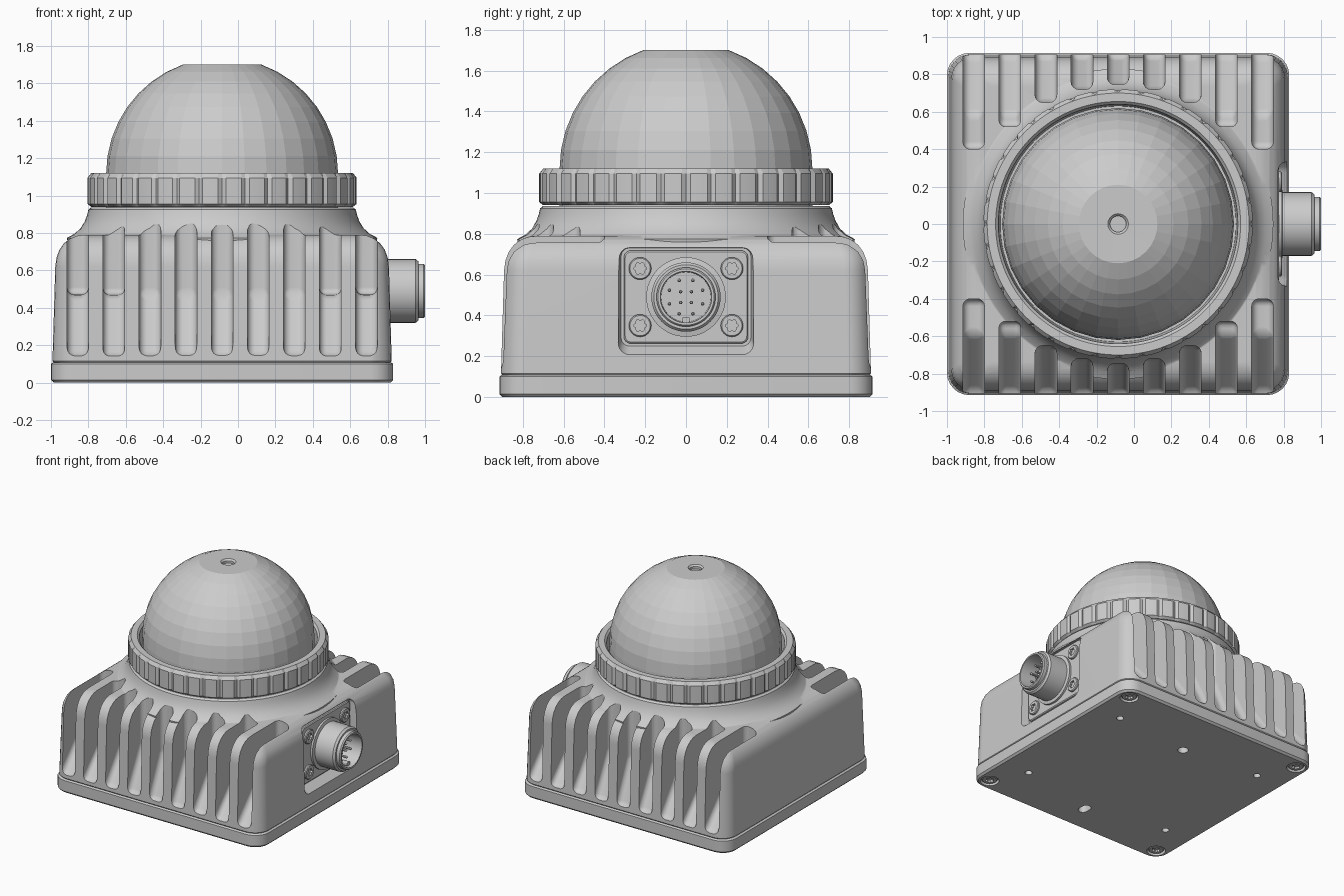
import bpy, bmesh
from math import sin, cos, pi, acos, radians
from mathutils import Matrix, Vector

if "Cube" in bpy.data.objects:
    bpy.data.objects.remove(bpy.data.objects["Cube"])

CX = -0.085  # centre of housing and dome in x


def loft(name, rings, mat=Matrix(), closed=False, smooth=30):
    """Skin a list of equal-length point rings; cap the ends unless closed."""
    bm = bmesh.new()
    vs = [[bm.verts.new(mat @ Vector(p)) for p in r] for r in rings]
    n = len(rings[0])
    pairs = list(zip(vs, vs[1:])) + ([(vs[-1], vs[0])] if closed else [])
    for a, b in pairs:
        for i in range(n):
            j = (i + 1) % n
            bm.faces.new((a[i], a[j], b[j], b[i]))
    if not closed:
        bm.faces.new(vs[0][::-1])
        bm.faces.new(vs[-1])
    bmesh.ops.recalc_face_normals(bm, faces=bm.faces)
    me = bpy.data.meshes.new(name)
    bm.to_mesh(me)
    bm.free()
    ob = bpy.data.objects.new(name, me)
    bpy.context.collection.objects.link(ob)
    if smooth:
        shade(ob, smooth)
    return ob


def activate(ob):
    bpy.ops.object.select_all(action='DESELECT')
    ob.select_set(True)
    bpy.context.view_layer.objects.active = ob


def shade(ob, angle):
    activate(ob)
    bpy.ops.object.shade_smooth_by_angle(angle=radians(angle))


def lathe(name, prof, n=64, mat=Matrix(), **kw):
    return loft(name, [[(r * cos(2 * pi * k / n), r * sin(2 * pi * k / n), z) for k in range(n)]
                       for r, z in prof], mat, **kw)


def rrect(hx, hy, r, z, cy=0, n=6):
    pts = []
    for q, (sx, sy) in enumerate(((1, 1), (-1, 1), (-1, -1), (1, -1))):
        for k in range(n + 1):
            a = (q + k / n) * pi / 2
            pts.append((sx * (hx - r) + r * cos(a), cy + sy * (hy - r) + r * sin(a), z))
    return pts


def boolean(ob, tool, op='DIFFERENCE'):
    m = ob.modifiers.new("bool", 'BOOLEAN')
    m.operation, m.solver, m.object = op, 'EXACT', tool
    activate(ob)
    bpy.ops.object.modifier_apply(modifier=m.name)
    bpy.data.objects.remove(tool)


def at(x, y, z):
    return Matrix.Translation((x, y, z))


def side(x, y, z):
    """Local z points along world +x, local x along +y, local y along +z."""
    return Matrix(((0, 0, 1, x), (1, 0, 0, y), (0, 1, 0, z), (0, 0, 0, 1)))


def screw(name, r, mat):
    """Screw head with a six-lobed socket."""
    def ring(rad, z, wave=0):
        return [((rad + wave * cos(k * pi / 4)) * cos(k * pi / 24),
                 (rad + wave * cos(k * pi / 4)) * sin(k * pi / 24), z) for k in range(48)]
    loft(name, [ring(r, 0), ring(r, .02), ring(r * .9, .026), ring(r * .5, .026, r * .08),
                ring(r * .5, .008, r * .08)], mat)


# Base plate with screw pockets and mounting holes
plate = loft("base_plate", [rrect(.915 - i, .915 - i, .12 - i, z) for i, z in
                            ((.015, 0), (0, .015), (0, .1), (.012, .108))], at(CX, 0, 0), smooth=0)
for sx in (-1, 1):
    for sy in (-1, 1):
        x, y = CX + sx * .81, sy * .81
        boolean(plate, lathe("cutter", [(.07, -.1), (.07, .03)], 32, at(x, y, 0)))
        screw("bottom_screw", .058, at(x, y, .032) @ Matrix.Rotation(pi, 4, 'X'))
        boolean(plate, lathe("cutter", [(.027, -.1), (.027, .08)], 24, at(CX + sx * .665, sy * .53, 0)))
boolean(plate, lathe("cutter", [(.04, -.1), (.04, .08)], 24, at(CX, .466, 0)))
boolean(plate, loft("cutter", [rrect(.036, .055, .0355, z) for z in (-.1, .08)], at(CX, -.674, 0)))
shade(plate, 30)

# Housing: tapered rounded box joined to a flared collar
sections = ((.1, .895), (.116, .907), (.62, .892), (.67, .885), (.71, .87), (.745, .845),
            (.77, .812), (.785, .775), (.79, .735))
body = loft("housing", [rrect(h, h, max(.12 - (.907 - h) * .3, .06), z) for z, h in sections],
            at(CX, 0, 0), smooth=0)
collar = lathe("collar", [(.78, .5), (.83, .774), (.79, .795), (.757, .825), (.735, .86), (.722, .895),
                          (.715, .925), (.7, .937)], 96, at(CX, 0, 0), smooth=0)
boolean(body, collar, 'UNION')

# Cooling slots on the front and back faces
for i in range(-4, 5):
    end = (.745, .72, .65, .52, .40)[abs(i)]
    prof = [(1.1, .14), (.89, .14), (max(.59, end), .47)]
    if end < .59:
        prof.append((end, .47))
    prof += [(end, 1.1), (1.1, 1.1)]
    for s in (-1, 1):
        x = CX + i * .193
        slot = loft("cutter", [[(x + w, s * y, z) for y, z in prof] for w in (-.058, .058)], smooth=0)
        b = slot.modifiers.new("round", 'BEVEL')
        b.width, b.segments, b.angle_limit = .04, 4, radians(10)
        activate(slot)
        bpy.ops.object.modifier_apply(modifier=b.name)
        boolean(body, slot)

# Connector recess on the right side
boolean(body, loft("cutter", [rrect(.318, .24, .04, 0), rrect(.335, .27, .06, .075, -.02),
                              rrect(.335, .27, .06, .3, -.02)], side(.755, 0, .49)))
shade(body, 30)
body.modifiers.new("normals", 'WEIGHTED_NORMAL').keep_sharp = True

# Connector: flange, threaded shell, pins and flange screws
loft("connector_flange", [rrect(.305, .228, .035, 0), rrect(.305, .228, .035, .018),
                          rrect(.298, .221, .03, .024)], side(.75, 0, .49))
lathe("connector_shell", [(.195, 0), (.195, .035), (.17, .04), (.17, .195), (.158, .21), (.145, .21),
                          (.145, .237), (.138, .245), (.126, .245), (.122, .1)], 48, side(.755, 0, .49))
for count, rad in ((8, .088), (4, .038)):
    for k in range(count):
        a = 2 * pi * (k + .5) / count
        lathe("connector_pin", [(.009, 0), (.009, .08), (.004, .088)], 10,
              side(.85, rad * cos(a), .49 + rad * sin(a)))
loft("connector_key", [rrect(.018, .014, .008, z) for z in (0, .12)], side(.85, 0, .379))
for sy in (-1, 1):
    for sz in (-1, 1):
        screw("flange_screw", .055, side(.765, sy * .225, .49 + sz * .14))

# Clamp ring with evenly spaced grip notches
N = 36 * 6
ring = [(.63, .94), (.70, .94), (.72, .955), (.72, 1.095), (.70, 1.12), (.655, 1.12), (.64, 1.105)]
loft("clamp_ring", [[((r - .014 * (k % 6 == 0 and r > .71)) * cos(2 * pi * k / N),
                      (r - .014 * (k % 6 == 0 and r > .71)) * sin(2 * pi * k / N), z)
                     for k in range(N)] for r, z in ring], at(CX, 0, 0), closed=True, smooth=20)

# Faceted dome with a flat top and a small centre hole
R, top = .62, acos(.21 / .62)
dome = [(R, .93)] + [(R * cos(top * k / 8), 1.117 + R * sin(top * k / 8)) for k in range(9)]
dome += [(.055, 1.7), (.043, 1.688), (.043, 1.67)]
lathe("dome", dome, 32, at(CX, 0, 0), smooth=0)
